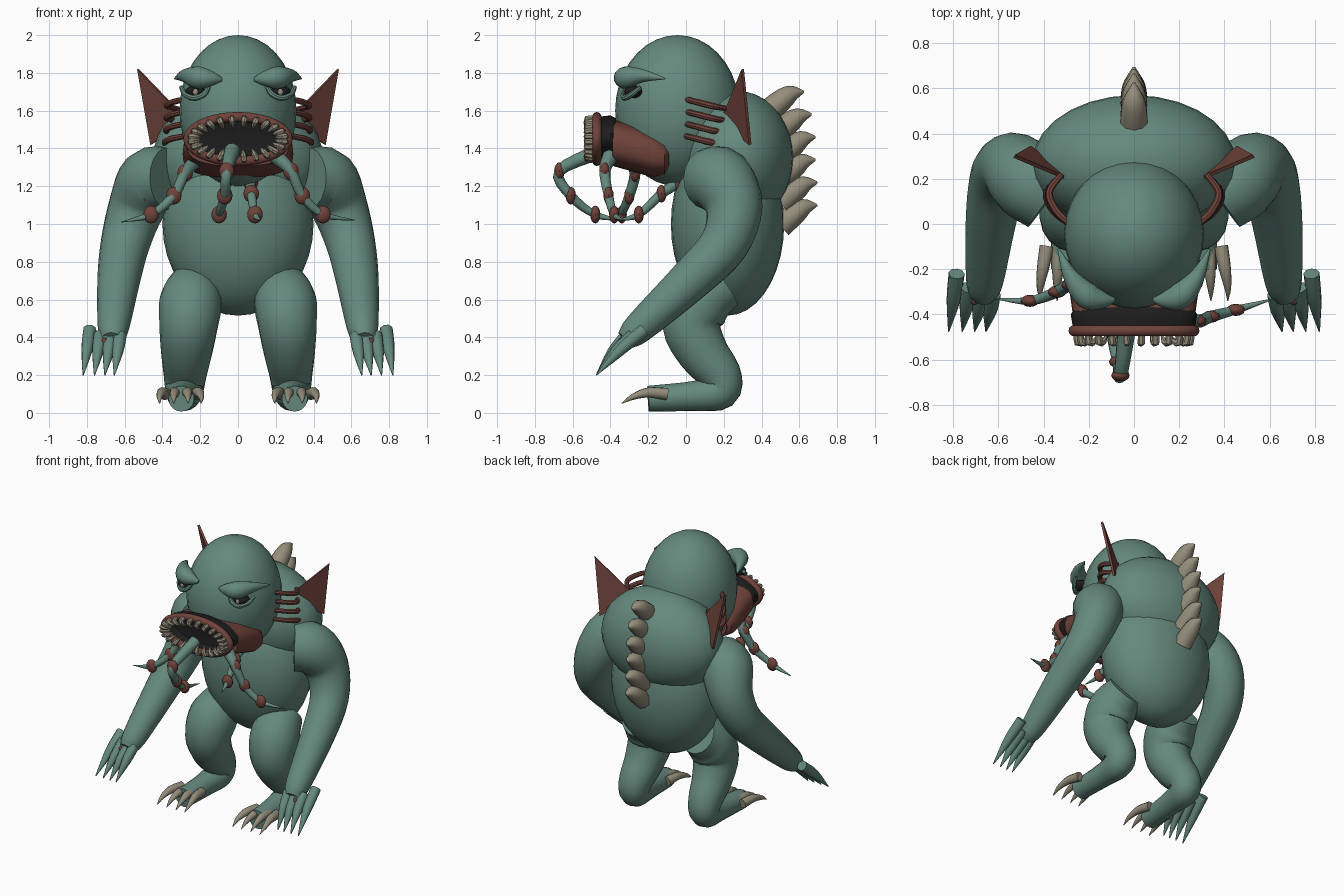
import bpy, bmesh, math
from mathutils import Vector, Matrix

cube = bpy.data.objects.get("Cube")
if cube:
    bpy.data.objects.remove(cube, do_unlink=True)


def material(name, rgb):
    m = bpy.data.materials.new(name)
    m.use_nodes = True
    m.diffuse_color = (*rgb, 1)
    m.node_tree.nodes["Principled BSDF"].inputs["Base Color"].default_value = (*rgb, 1)
    return m


skin = material("teal skin", (0.13, 0.25, 0.208))
flesh = material("red brown flesh", (0.16, 0.055, 0.043))
bone = material("bone", (0.30, 0.27, 0.20))
dark = material("mouth black", (0.012, 0.012, 0.012))


def finish(bm, name, mat, angle=40):
    bmesh.ops.recalc_face_normals(bm, faces=bm.faces)
    mesh = bpy.data.meshes.new(name)
    bm.to_mesh(mesh)
    bm.free()
    mesh.materials.append(mat)
    ob = bpy.data.objects.new(name, mesh)
    bpy.context.collection.objects.link(ob)
    bpy.ops.object.select_all(action='DESELECT')
    ob.select_set(True)
    bpy.context.view_layer.objects.active = ob
    bpy.ops.object.shade_smooth_by_angle(angle=math.radians(angle))


def ball(bm, centre, radii, segs=24, rings=14):
    mat = Matrix.Translation(centre) @ Matrix.Diagonal((*radii, 1))
    bmesh.ops.create_uvsphere(bm, u_segments=segs, v_segments=rings, radius=1, matrix=mat)


def smooth_path(points, steps):
    """Catmull-Rom through points of (x, y, z, radius)."""
    p = [Vector(q) for q in points]
    p = [2 * p[0] - p[1]] + p + [2 * p[-1] - p[-2]]
    out = []
    for a, b, c, d in zip(p, p[1:], p[2:], p[3:]):
        for i in range(steps):
            t = i / steps
            out.append(0.5 * (2 * b + (c - a) * t + (2 * a - 5 * b + 4 * c - d) * t * t
                              + (3 * b - a - 3 * c + d) * t ** 3))
    return out + [p[-2]]


def skin_rings(bm, rings):
    for r0, r1 in zip(rings, rings[1:]):
        for k in range(len(r0)):
            j = (k + 1) % len(r0)
            bm.faces.new((r0[k], r0[j], r1[j], r1[k]))


def tube(bm, points, side=1, segs=12, steps=4):
    """Capped tube of varying radius, mirrored by side = -1."""
    path = smooth_path(points, steps)
    pos = [Vector((q[0] * side, q[1], q[2])) for q in path]
    n, prev, rings = None, None, []
    for i, q in enumerate(path):
        t = (pos[min(i + 1, len(pos) - 1)] - pos[max(i - 1, 0)]).normalized()
        n = t.orthogonal().normalized() if n is None else prev.rotation_difference(t) @ n
        prev, b = t, t.cross(n)
        r = max(q[3], 0.002)
        rings.append([bm.verts.new(pos[i] + r * (math.cos(a) * n + math.sin(a) * b))
                      for a in (math.tau * k / segs for k in range(segs))])
    skin_rings(bm, rings)
    bm.faces.new(rings[0])
    bm.faces.new(rings[-1])


def oval_loft(name, mat, sections, closed_loop=False, power=1.0, segs=32):
    """Oval rings along y from (y, z, half width, half height); power < 1 squares them."""
    def bulge(v):
        return math.copysign(abs(v) ** power, v)
    bm = bmesh.new()
    rings = [[bm.verts.new((w * bulge(math.cos(a)), y, z + h * bulge(math.sin(a))))
              for a in (math.tau * k / segs for k in range(segs))]
             for y, z, w, h in sections]
    if closed_loop:
        rings.append(rings[0])
    else:
        bm.faces.new(rings[0])
        bm.faces.new(rings[-1])
    skin_rings(bm, rings)
    finish(bm, name, mat)


# Head and body masses
for name, centre, radii in (("head", (0, -0.045, 1.6), (0.31, 0.33, 0.4)),
                            ("upper_back", (0, 0.27, 1.35), (0.45, 0.3, 0.355)),
                            ("belly", (0, 0.22, 1.0), (0.4, 0.3, 0.485))):
    bm = bmesh.new()
    ball(bm, centre, radii, 28, 18)
    finish(bm, name, skin)

# Snout, hollow throat and lips
oval_loft("snout", flesh, [(-0.09, 1.36, 0.25, 0.07), (-0.115, 1.36, 0.283, 0.105),
                           (-0.17, 1.37, 0.293, 0.125), (-0.28, 1.405, 0.288, 0.128),
                           (-0.39, 1.43, 0.272, 0.122), (-0.39, 1.43, 0.25, 0.1),
                           (-0.35, 1.43, 0.2, 0.07)], power=0.72)
lip_z, lip_w, lip_h = 1.45, 0.265, 0.117
oval_loft("mouth", dark, [(-0.37, 1.46, 0.26, 0.1), (-0.4, 1.46, 0.28, 0.115),
                          (-0.46, lip_z, 0.27, 0.118), (-0.465, lip_z, 0.255, 0.105),
                          (-0.4, lip_z, 0.235, 0.09), (-0.395, lip_z, 0.2, 0.07)])
oval_loft("lips", flesh, [(-0.472 + 0.025 * math.sin(a), lip_z, lip_w + 0.025 * math.cos(a),
                           lip_h + 0.026 * math.cos(a))
                          for a in (math.tau * k / 10 for k in range(10))], closed_loop=True)

# Teeth hooked inward around the lips
bm = bmesh.new()
for k in range(24):
    a = math.tau * (k + 0.5) / 24
    c, s = math.cos(a), math.sin(a)
    tube(bm, [(lip_w * f * c, y, lip_z + lip_h * g * s, r)
              for f, g, y, r in ((0.96, 0.96, -0.48, 0.014), (0.95, 0.92, -0.525, 0.017),
                                 (0.83, 0.7, -0.518, 0.014), (0.74, 0.46, -0.485, 0.002))],
         segs=7, steps=2)
finish(bm, "teeth", bone)

# Barbels hanging around the mouth, each strung with three beads
barbels = {
    "front": [(-0.03, -0.45, 1.39), (-0.06, -0.67, 1.28), (-0.07, -0.61, 1.15),
              (-0.1, -0.48, 1.05), (-0.08, -0.33, 1.02)],
    "rear": [(0.06, 0.0, 1.26), (0.065, -0.04, 1.22), (0.07, -0.13, 1.16),
             (0.09, -0.25, 1.05), (0.12, -0.36, 1.02)],
    "left": [(0.2, -0.4, 1.36), (0.28, -0.43, 1.28), (0.34, -0.41, 1.15),
             (0.45, -0.38, 1.05), (0.62, -0.33, 1.02)],
    "right": [(-0.2, -0.3, 1.36), (-0.28, -0.27, 1.27), (-0.34, -0.3, 1.15),
              (-0.46, -0.34, 1.05), (-0.62, -0.33, 1.01)],
}
for name, pts in barbels.items():
    bm = bmesh.new()
    tube(bm, [(*p, r) for p, r in zip(pts, (0.042, 0.03, 0.026, 0.019, 0.002))], segs=10)
    finish(bm, name + "_barbel", skin)
    bm = bmesh.new()
    for p in pts[1:4]:
        ball(bm, p, (0.041, 0.027, 0.047), 12, 8)
    finish(bm, name + "_barbel_beads", flesh)

# Row of hooked spines down the back
bm = bmesh.new()
for y, z in ((0.46, 1.62), (0.5, 1.5), (0.52, 1.38), (0.52, 1.26), (0.53, 1.14), (0.53, 1.02)):
    tube(bm, [(0, y - 0.03, z - 0.03, 0.065), (0, y + 0.04, z + 0.03, 0.06),
              (0, y + 0.1, z + 0.07, 0.045), (0, y + 0.165, z + 0.08, 0.006)], segs=10, steps=3)
finish(bm, "back_spines", bone)

for s, side in ((1, "left"), (-1, "right")):
    # Arm
    bm = bmesh.new()
    tube(bm, [(0.37, 0.12, 1.24, 0.165), (0.465, 0.19, 1.225, 0.175), (0.54, 0.255, 1.08, 0.15),
              (0.598, 0.2, 0.89, 0.13), (0.632, 0.02, 0.7, 0.113), (0.66, -0.25, 0.45, 0.083),
              (0.668, -0.32, 0.385, 0.055)], s, 18, 4)
    finish(bm, side + "_arm", skin)

    # Hand with four tapering fingers
    bm = bmesh.new()
    ball(bm, (0.675 * s, -0.3, 0.4), (0.07, 0.045, 0.04), 14, 8)
    for x, y, z, tip in ((0.625, -0.31, 0.41, 0.655), (0.675, -0.3, 0.4, 0.705),
                         (0.73, -0.28, 0.41, 0.76), (0.785, -0.22, 0.44, 0.82)):
        tube(bm, [(x, y, z, 0.036), (x * 0.6 + tip * 0.4, y * 0.5 - 0.23, z * 0.5 + 0.12, 0.031),
                  (tip, -0.475, 0.2, 0.003)], s, 9, 3)
    finish(bm, side + "_hand", skin)
    bm = bmesh.new()
    ball(bm, (0.704 * s, -0.343, 0.378), (0.02, 0.016, 0.02), 10, 6)
    finish(bm, side + "_palm_patch", flesh)

    # Leg bending back to the heel, then forward along the foot
    bm = bmesh.new()
    tube(bm, [(0.235, 0.2, 0.68, 0.13), (0.25, 0.08, 0.59, 0.165), (0.262, 0.03, 0.46, 0.155),
              (0.272, 0.09, 0.32, 0.136), (0.28, 0.18, 0.2, 0.114), (0.285, 0.18, 0.115, 0.1),
              (0.29, 0.05, 0.09, 0.08), (0.3, -0.2, 0.075, 0.068)], s, 18, 4)
    finish(bm, side + "_leg", skin)

    # Toe claws
    bm = bmesh.new()
    for x, spread in ((0.225, -0.03), (0.275, -0.01), (0.33, 0.01), (0.385, 0.03)):
        tube(bm, [(x, -0.1, 0.1, 0.033), (x + spread * 0.6, -0.2, 0.108, 0.027),
                  (x + spread, -0.28, 0.085, 0.016), (x + spread, -0.34, 0.05, 0.002)], s, 9, 3)
    finish(bm, side + "_claws", bone)

    # Heavy brow trailing back into a point
    bm = bmesh.new()
    tube(bm, [(0.085, -0.335, 1.765, 0.01), (0.14, -0.335, 1.77, 0.04), (0.21, -0.315, 1.775, 0.06),
              (0.28, -0.23, 1.785, 0.035), (0.335, -0.11, 1.77, 0.004)], s, 14, 4)
    finish(bm, side + "_brow", skin)

    # Eye, lower lid and pupil
    bm = bmesh.new()
    ball(bm, (0.225 * s, -0.28, 1.7), (0.055, 0.05, 0.034), 16, 10)
    finish(bm, side + "_eye", dark)
    bm = bmesh.new()
    tube(bm, [(0.155, -0.31, 1.725, 0.012), (0.18, -0.33, 1.687, 0.015), (0.23, -0.325, 1.667, 0.016),
              (0.28, -0.285, 1.687, 0.015), (0.3, -0.24, 1.725, 0.012)], s, 8, 3)
    finish(bm, side + "_lower_lid", skin)
    bm = bmesh.new()
    ball(bm, (0.225 * s, -0.324, 1.698), (0.014, 0.01, 0.018), 10, 6)
    finish(bm, side + "_pupil", bone)

    # Four bowed gill bars
    bm = bmesh.new()
    for z, out in ((1.66, 0), (1.595, 0.002), (1.53, 0.006), (1.465, 0.012)):
        tube(bm, [(0.285, 0.0, z, 0.015), (0.345 + out, 0.06, z - 0.015, 0.017),
                  (0.375 + out, 0.14, z - 0.035, 0.017), (0.32 + out, 0.22, z - 0.05, 0.014)], s, 8, 4)
    finish(bm, side + "_gills", flesh)

    # Flat triangular fin
    bm = bmesh.new()
    corners = [Vector((x * s, y, z)) for x, y, z in
               ((0.53, 0.3, 1.82), (0.46, 0.34, 1.42), (0.27, 0.19, 1.55))]
    normal = (corners[1] - corners[0]).cross(corners[2] - corners[0]).normalized() * 0.008
    rings = [[bm.verts.new(c + d * normal) for c in corners] for d in (-1, 1)]
    skin_rings(bm, rings)
    bm.faces.new(rings[0])
    bm.faces.new(rings[1])
    finish(bm, side + "_fin", flesh, 20)
